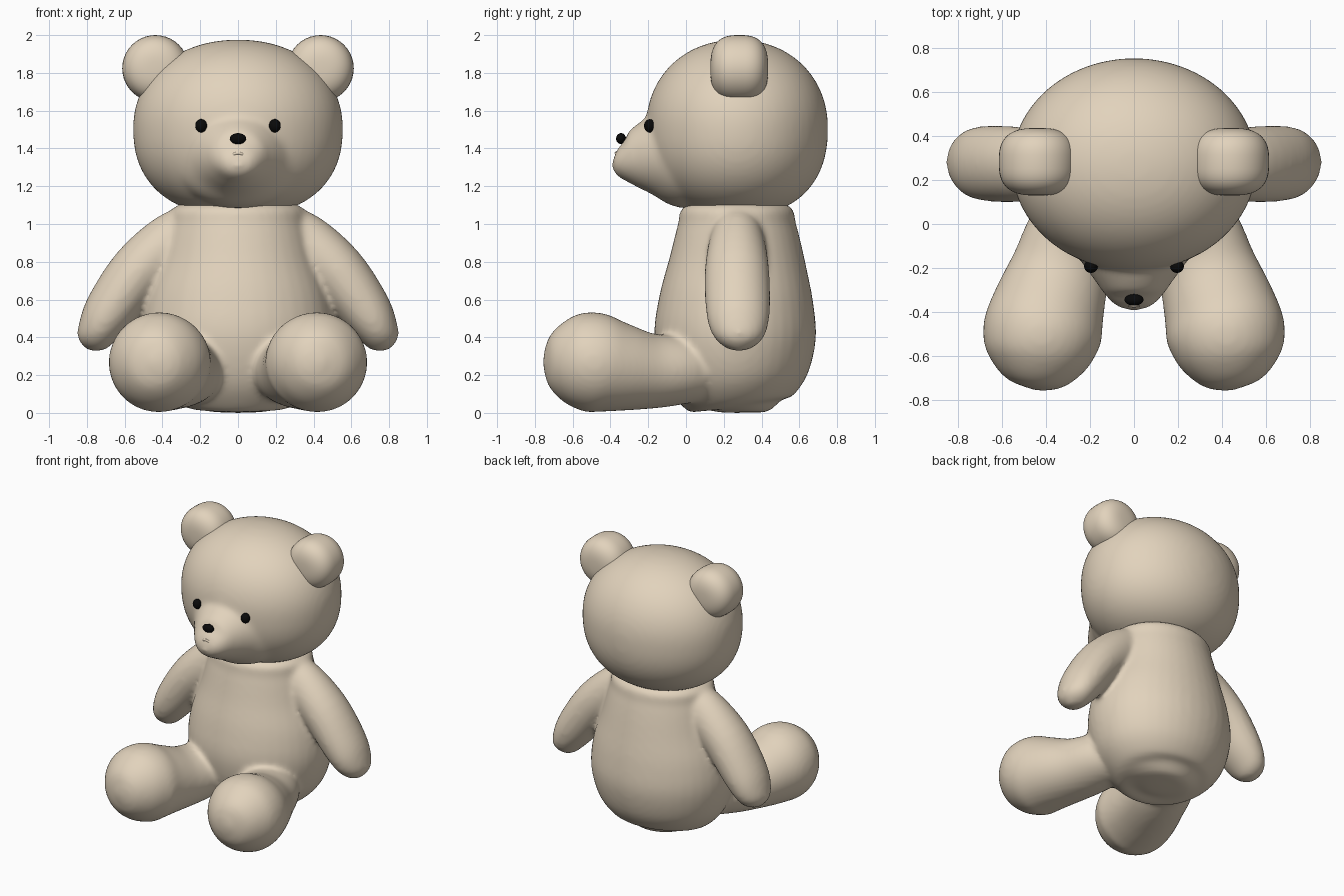
import bpy, bmesh, math
from mathutils import Vector

if "Cube" in bpy.data.objects:
    bpy.data.objects.remove(bpy.data.objects["Cube"])


def material(name, rgb):
    m = bpy.data.materials.new(name)
    m.diffuse_color = (*rgb, 1)
    m.use_nodes = True
    m.node_tree.nodes["Principled BSDF"].inputs["Base Color"].default_value = m.diffuse_color
    return m


TAN = material("tan plush", (0.76, 0.65, 0.505))
BLACK = material("black", (0.003, 0.003, 0.003))


def smooth_sections(pts, steps):
    """Catmull-Rom interpolation of (x, y, z, ru, rv) sections."""
    p = [pts[0]] + pts + [pts[-1]]
    out = []
    for i in range(1, len(p) - 2):
        for s in range(steps):
            t = s / steps
            out.append([0.5 * (2 * b + (c - a) * t + (2 * a - 5 * b + 4 * c - d) * t * t
                               + (3 * b - a - 3 * c + d) * t ** 3)
                        for a, b, c, d in zip(*p[i - 1:i + 3])])
    return out + [list(pts[-1])]


def loft(bm, pts, u_ref, side=1, n=40, steps=4):
    """Closed tube of elliptical sections; side=-1 mirrors it in x."""
    sec = smooth_sections(pts, steps)
    rings = []
    for i, s in enumerate(sec):
        c = Vector(s[:3])
        t = (Vector(sec[min(i + 1, len(sec) - 1)][:3]) - Vector(sec[max(i - 1, 0)][:3])).normalized()
        u = Vector(u_ref)
        u = (u - t * u.dot(t)).normalized()
        v = t.cross(u)
        if i in (0, len(sec) - 1):
            pos = [c]
        else:
            pos = [c + u * max(s[3], .003) * math.cos(a) + v * max(s[4], .003) * math.sin(a)
                   for a in (2 * math.pi * k / n for k in range(n))]
        rings.append([bm.verts.new((q.x * side, q.y, q.z)) for q in pos])
    faces = []
    for a, b in zip(rings, rings[1:]):
        for k in range(n):
            j = (k + 1) % n
            quad = [a[k % len(a)], a[j % len(a)], b[j % len(b)], b[k % len(b)]]
            faces.append(bm.faces.new(list(dict.fromkeys(quad))))
    bmesh.ops.recalc_face_normals(bm, faces=faces)


def round_profile(count, power_low, power_high):
    """(height, radius) pairs of a unit superellipse, pole to pole."""
    out = []
    for i in range(count + 1):
        a = math.pi * (i / count - .5)
        p = power_high if a > 0 else power_low
        h = math.copysign(abs(math.sin(a)) ** p, a)
        out.append((h, 0 if i in (0, count) else math.cos(a) ** p))
    return out


def ellipsoid(bm, centre, radii):
    r = bmesh.ops.create_uvsphere(bm, u_segments=32, v_segments=20, radius=1)
    bmesh.ops.scale(bm, vec=radii, verts=r["verts"])
    bmesh.ops.translate(bm, vec=centre, verts=r["verts"])


def finish(bm, name, mat, soften=0):
    me = bpy.data.meshes.new(name)
    bm.to_mesh(me)
    bm.free()
    me.materials.append(mat)
    me.shade_smooth()
    ob = bpy.data.objects.new(name, me)
    bpy.context.collection.objects.link(ob)
    if soften:  # melt overlapping volumes into one soft skin
        r = ob.modifiers.new("fuse", 'REMESH')
        r.mode = 'VOXEL'
        r.voxel_size = 0.017
        r.use_smooth_shade = True
        s = ob.modifiers.new("soften", 'SMOOTH')
        s.factor = 0.5
        s.iterations = soften
    return ob


# Torso with arms and legs
bm = bmesh.new()
torso = [(0, .27, 0, 0), (.005, .27, .12, .12), (.025, .27, .24, .21), (.07, .265, .35, .30),
         (.2, .26, .455, .385), (.4, .26, .505, .428), (.6, .265, .485, .408), (.8, .27, .42, .362),
         (1.0, .27, .365, .312), (1.1, .27, .32, .27), (1.18, .27, 0, 0)]
loft(bm, [(0, y, z, rx, ry) for z, y, rx, ry in torso], (1, 0, 0))
arm = [(.18, .27, 1.02, 0, 0), (.24, .27, .99, .11, .11), (.34, .27, .91, .145, .155),
       (.52, .27, .755, .17, .153), (.672, .275, .55, .17, .138), (.745, .28, .43, .145, .108),
       (.776, .28, .362, .09, .075), (.79, .28, .326, 0, 0)]
leg = [(.20, .2, .22, 0, 0), (.21, .12, .22, .15, .14), (.27, -.02, .225, .205, .18),
       (.33, -.2, .222, .225, .202), (.385, -.37, .245, .255, .24), (.417, -.5, .268, .27, .266),
       (.43, -.62, .27, .23, .23), (.44, -.722, .27, .13, .135), (.445, -.757, .27, 0, 0)]
for side in (1, -1):
    loft(bm, arm, (0, 1, 0), side)
    loft(bm, leg, (1, 0, 0), side)
finish(bm, "torso_and_limbs", TAN, soften=10)

# Head with muzzle
bm = bmesh.new()
head = [(0, .27, 1.508 + .468 * h, .556 * r, .482 * r) for h, r in round_profile(36, .86, .95)]
loft(bm, head, (1, 0, 0), n=56, steps=1)
muzzle = [(-.376, 1.37, 0, 0), (-.371, 1.368, .06, .05), (-.352, 1.36, .1, .09),
          (-.32, 1.353, .133, .122), (-.26, 1.355, .175, .165), (-.15, 1.362, .255, .225),
          (0, 1.36, .36, .28), (.15, 1.39, .3, .25), (.25, 1.4, 0, 0)]
loft(bm, [(0, y, z, rx, rz) for y, z, rx, rz in muzzle], (1, 0, 0))
finish(bm, "head", TAN, soften=14)

# Ears and eyes
ear = round_profile(28, .72, .72)
for side, label in ((1, "left"), (-1, "right")):
    bm = bmesh.new()
    loft(bm, [(.437, .282 + .153 * h, 1.824, .176 * r, .176 * r) for h, r in ear],
         (1, 0, 0), side, steps=1)
    finish(bm, label + "_ear", TAN)
    bm = bmesh.new()
    ellipsoid(bm, (side * .195, -.192, 1.52), (.031, .03, .035))
    finish(bm, label + "_eye", BLACK)

# Nose
bm = bmesh.new()
ellipsoid(bm, (0, -.344, 1.452), (.043, .026, .029))
finish(bm, "nose", BLACK)

# Mouth: small raised seam below the nose
bm = bmesh.new()
mouth = [(-.055, -.358, 1.357, 0, 0), (-.03, -.366, 1.366, .007, .007), (0, -.37, 1.375, .008, .008),
         (.03, -.366, 1.366, .007, .007), (.055, -.358, 1.357, 0, 0)]
loft(bm, mouth, (0, 1, 0), n=10)
finish(bm, "mouth", TAN)
